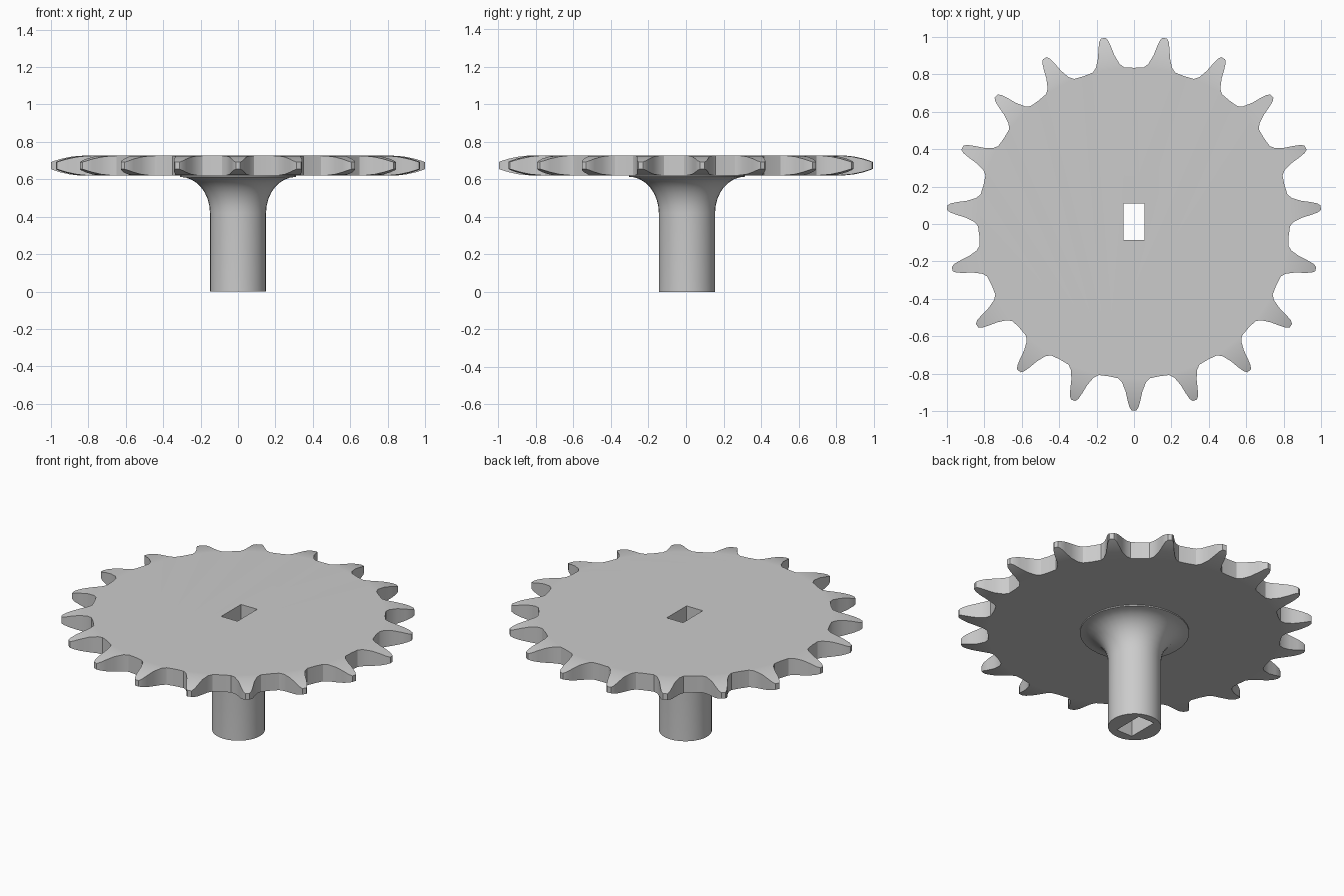
import bpy, bmesh, math
from mathutils import Vector

old = bpy.data.objects.get("Cube")
if old:
    bpy.data.objects.remove(old, do_unlink=True)

TEETH = 19
CENTRE_Y = 0.005
MID_Z, HALF = 0.673, 0.053
HUB_SIDES = 32

# Single plain grey metal
steel = bpy.data.materials.new("grey_steel")
steel.use_nodes = True
grey = (0.6, 0.6, 0.6, 1)
steel.diffuse_color = grey
steel.node_tree.nodes["Principled BSDF"].inputs["Base Color"].default_value = grey


def finish(name, bm):
    bmesh.ops.recalc_face_normals(bm, faces=bm.faces)
    mesh = bpy.data.meshes.new(name)
    bm.to_mesh(mesh)
    bm.free()
    obj = bpy.data.objects.new(name, mesh)
    obj.location.y = CENTRE_Y
    bpy.context.collection.objects.link(obj)
    mesh.materials.append(steel)
    return obj


def half_thickness(r):
    # Flat plate that curves inwards towards the tooth tips
    d = max(0, r - 0.82)
    return HALF - (0.5 - math.sqrt(0.25 - d * d))


def toothed_plate():
    bm = bmesh.new()
    # Tooth rows: distance along the tooth axis, half width
    rows = [(0.83, 0.085), (0.852, 0.064), (0.9, 0.045),
            (0.95, 0.034), (0.985, 0.024), (1.002, 0.012)]
    rims = {1: [], -1: []}
    walls = {1: [], -1: []}
    for side in (1, -1):
        for i in range(TEETH):
            a = -math.pi / 2 + i * math.tau / TEETH
            along = Vector((math.cos(a), math.sin(a), 0))
            across = Vector((-along.y, along.x, 0))

            def vert(r, w):
                p = along * r + across * w
                p.z = MID_Z + side * half_thickness(r)
                return bm.verts.new(p)

            right = [vert(r, -w) for r, w in rows]
            left = [vert(r, w) for r, w in rows]
            for k in range(len(rows) - 1):
                bm.faces.new((right[k], right[k + 1], left[k + 1], left[k]))
            g = math.pi / TEETH
            root = vert(0.83 * math.cos(g), 0.83 * math.sin(g))
            rims[side] += [right[0], left[0], root]
            walls[side] += right + left[::-1] + [root]
        bm.faces.new(rims[side])
    # Walls joining the upper and lower outlines
    top, low = walls[1], walls[-1]
    for k in range(len(top)):
        n = (k + 1) % len(top)
        bm.faces.new((top[k], low[k], low[n], top[n]))
    return finish("toothed_plate", bm)


def flared_hub():
    bm = bmesh.new()
    # Straight shaft, then a quarter-ellipse flare and a thin flange lip
    profile = [(0.15, 0)]
    for k in range(9):
        t = k / 8 * math.pi / 2
        profile.append((0.31 - 0.16 * math.cos(t), 0.42 + 0.193 * math.sin(t)))
    profile.append((0.31, 0.63))
    rings = []
    for r, z in profile:
        rings.append([bm.verts.new((r * math.cos(j * math.tau / HUB_SIDES),
                                    r * math.sin(j * math.tau / HUB_SIDES), z))
                      for j in range(HUB_SIDES)])
    for a, b in zip(rings, rings[1:]):
        for j in range(HUB_SIDES):
            n = (j + 1) % HUB_SIDES
            bm.faces.new((a[j], a[n], b[n], b[j]))
    bm.faces.new(rings[0])
    bm.faces.new(rings[-1])
    return finish("flared_hub", bm)


plate, hub = toothed_plate(), flared_hub()

# Rectangular bore through both parts
bpy.ops.mesh.primitive_cube_add(size=1, location=(0, 0.012, 0.4))
cutter = bpy.context.object
cutter.name = "bore_cutter"
cutter.scale = (0.112, 0.195, 2)
cutter.hide_render = True

for obj in (plate, hub):
    mod = obj.modifiers.new("bore", 'BOOLEAN')
    mod.operation = 'DIFFERENCE'
    mod.solver = 'EXACT'
    mod.object = cutter
    bpy.ops.object.select_all(action='DESELECT')
    obj.select_set(True)
    bpy.context.view_layer.objects.active = obj
    bpy.ops.object.modifier_apply(modifier=mod.name)
    bpy.ops.object.shade_smooth_by_angle(angle=math.radians(28))

bpy.data.objects.remove(cutter, do_unlink=True)
